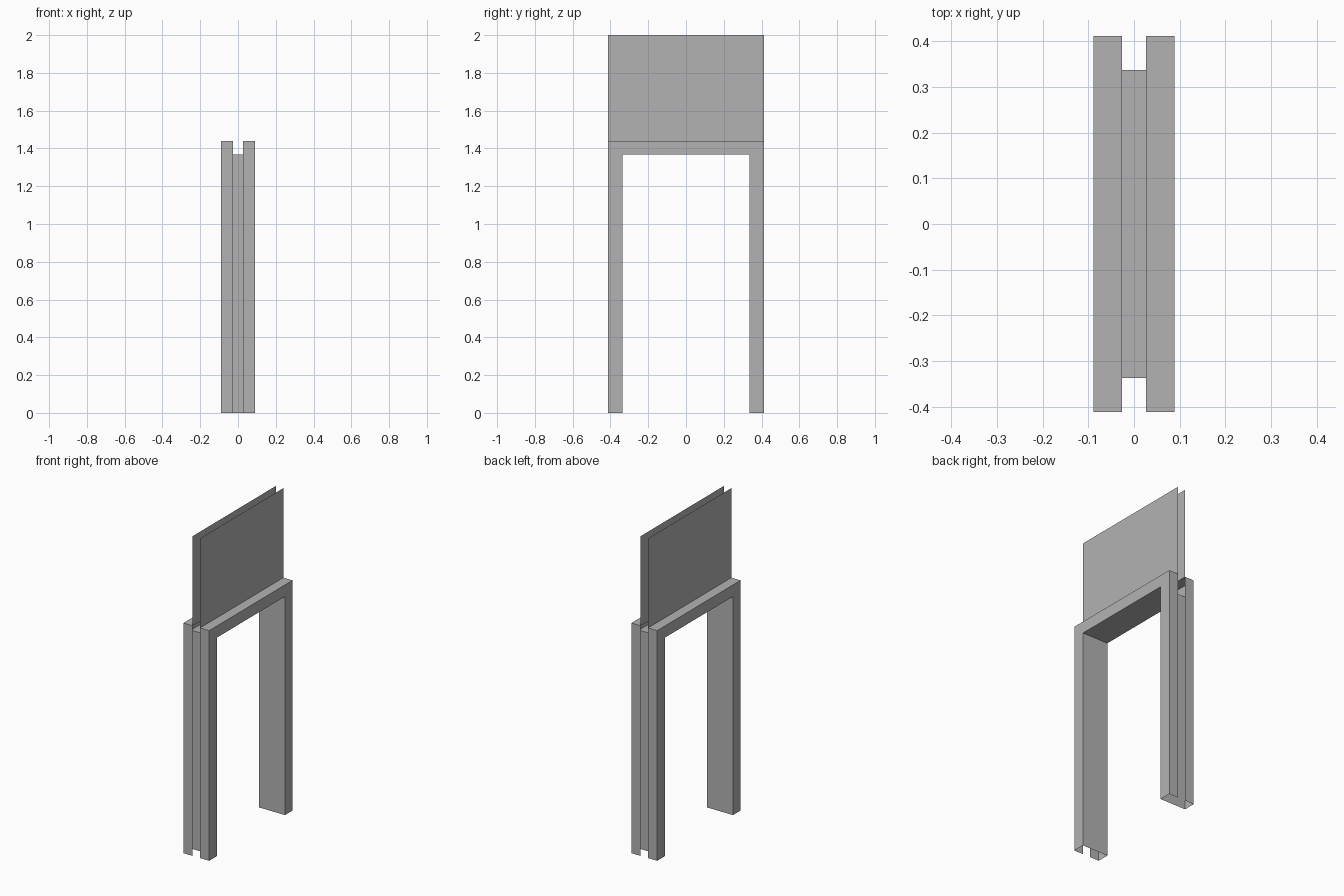
import bpy
import bmesh

cube = bpy.data.objects.get("Cube")
if cube:
    bpy.data.objects.remove(cube, do_unlink=True)

# Main dimensions
OUT_X, GAP_X = 0.089, 0.026        # casing face and wall face, from the centre
OUT_Y, IN_Y = 0.412, 0.337         # half widths of casing and opening
TOP_Z, OPEN_Z, WALL_Z = 1.44, 1.367, 2.0

grey = bpy.data.materials.new("plain_grey")
grey.use_nodes = True
grey.diffuse_color = (0.45, 0.45, 0.45, 1)
grey.node_tree.nodes["Principled BSDF"].inputs["Base Color"].default_value = grey.diffuse_color


def arch(half_width, height):
    """Open doorway path: up, across and down."""
    return [(-half_width, 0), (-half_width, height), (half_width, height), (half_width, 0)]


def add_sheet(name, faces):
    """Make an object from faces given as corner lists, wound outward."""
    bm = bmesh.new()
    for corners in faces:
        bm.faces.new([bm.verts.new(c) for c in corners])
    bmesh.ops.remove_doubles(bm, verts=bm.verts, dist=0.0001)
    mesh = bpy.data.meshes.new(name)
    bm.to_mesh(mesh)
    bm.free()
    mesh.materials.append(grey)
    obj = bpy.data.objects.new(name, mesh)
    bpy.context.collection.objects.link(obj)
    return obj


def strip(path, x0, x1):
    """Sweep a doorway path across x."""
    return [[(x0, *a), (x1, *a), (x1, *b), (x0, *b)] for a, b in zip(path, path[1:])]


outer, inner = arch(OUT_Y, TOP_Z), arch(IN_Y, OPEN_Z)

# Jamb lining: one thin sheet round the opening, facing inward
add_sheet("jamb_lining", strip(inner, OUT_X, -OUT_X))

for side, s in (("left", 1), ("right", -1)):
    # Hollow casing: flat face plus outer rim, open at the floor and the wall
    face = [(s * OUT_X, *p) for p in outer + inner[::-1]]
    rim = strip(outer, min(s * GAP_X, s * OUT_X), max(s * GAP_X, s * OUT_X))
    add_sheet(side + "_casing", [face[::-s], *rim])

    # Thin wall sheet above the casing
    wall = [(-OUT_Y, TOP_Z), (OUT_Y, TOP_Z), (OUT_Y, WALL_Z), (-OUT_Y, WALL_Z)]
    add_sheet(side + "_wall_panel", [[(s * GAP_X, *p) for p in wall][::s]])
